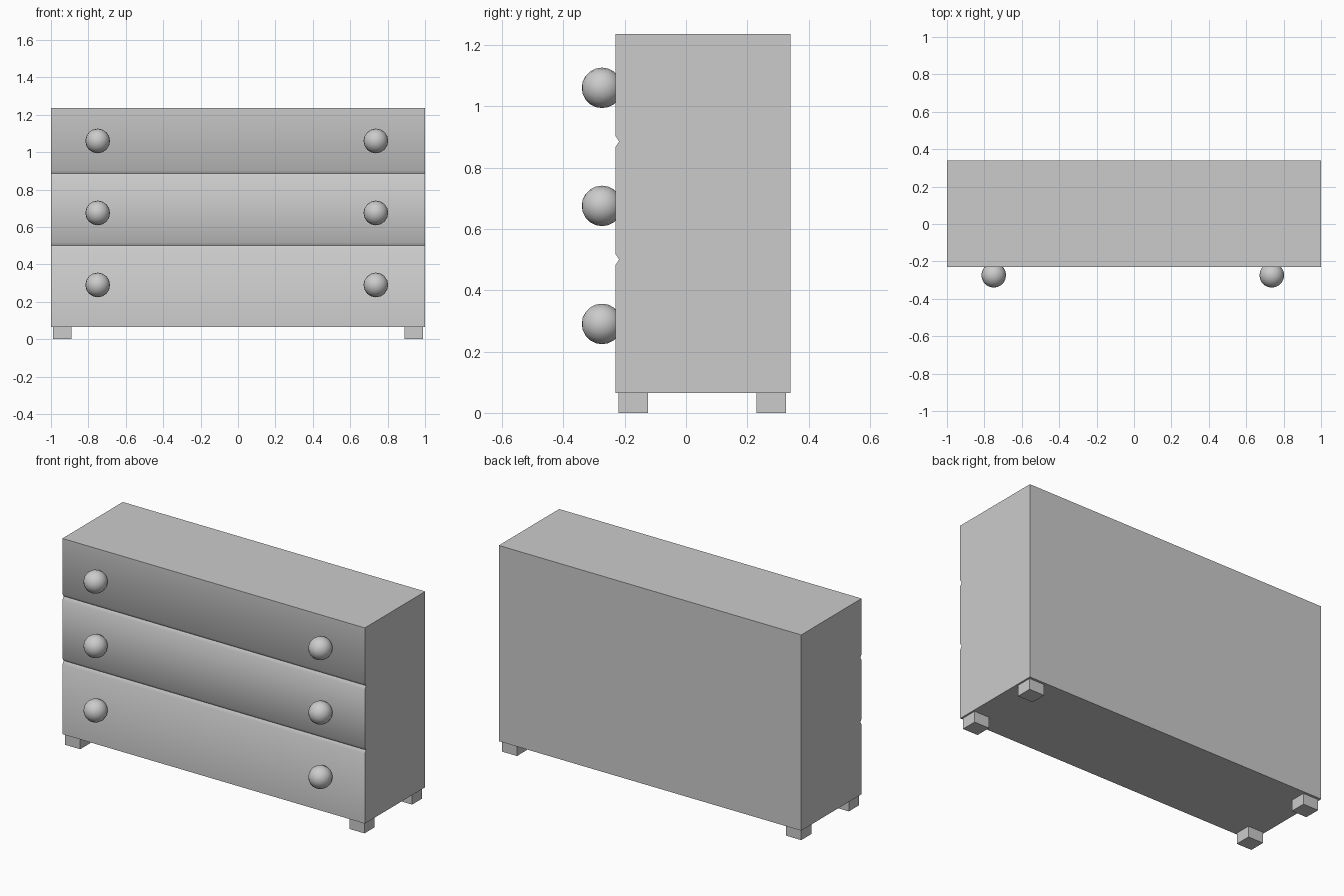
import bpy, bmesh
from math import radians

if "Cube" in bpy.data.objects:
    bpy.data.objects.remove(bpy.data.objects["Cube"])

def finish(name, bm, angle):
    bmesh.ops.recalc_face_normals(bm, faces=bm.faces)
    mesh = bpy.data.meshes.new(name)
    bm.to_mesh(mesh)
    bm.free()
    ob = bpy.data.objects.new(name, mesh)
    bpy.context.collection.objects.link(ob)
    if angle:
        bpy.ops.object.select_all(action='DESELECT')
        ob.select_set(True)
        bpy.context.view_layer.objects.active = ob
        bpy.ops.object.shade_smooth_by_angle(angle=radians(angle))
    return ob

FRONT, BACK, BOTTOM, TOP = -0.23, 0.34, 0.065, 1.235

# cabinet body: side profile with V grooves between drawers, extruded along x
profile = [(BACK, BOTTOM), (BACK, TOP), (FRONT, TOP)]
for z in (0.885, 0.50):
    profile += [(FRONT, z + 0.018), (FRONT + 0.012, z), (FRONT, z - 0.018)]
profile.append((FRONT, BOTTOM))
bm = bmesh.new()
side = bm.faces.new([bm.verts.new((-1, y, z)) for y, z in profile])
ext = bmesh.ops.extrude_face_region(bm, geom=[side], use_keep_orig=True)
moved = [v for v in ext['geom'] if isinstance(v, bmesh.types.BMVert)]
bmesh.ops.translate(bm, verts=moved, vec=(2, 0, 0))
finish("cabinet_body", bm, 45)

# round knobs, two per drawer
for row, z in zip(("bottom", "middle", "top"), (0.29, 0.675, 1.06)):
    for label, x in (("left", -0.75), ("right", 0.737)):
        bm = bmesh.new()
        bmesh.ops.create_uvsphere(bm, u_segments=16, v_segments=10, radius=0.066)
        knob = finish(f"{row}_{label}_knob", bm, 60)
        knob.location = (x, -0.274, z)
        knob.rotation_euler.x = radians(90)

# four block feet
for depth, y in (("front", -0.172), ("back", 0.278)):
    for label, x in (("left", -0.94), ("right", 0.94)):
        bm = bmesh.new()
        bmesh.ops.create_cube(bm, size=1)
        bmesh.ops.scale(bm, verts=bm.verts, vec=(0.10, 0.095, 0.07))
        foot = finish(f"{depth}_{label}_foot", bm, 0)
        foot.location = (x, y, 0.035)
